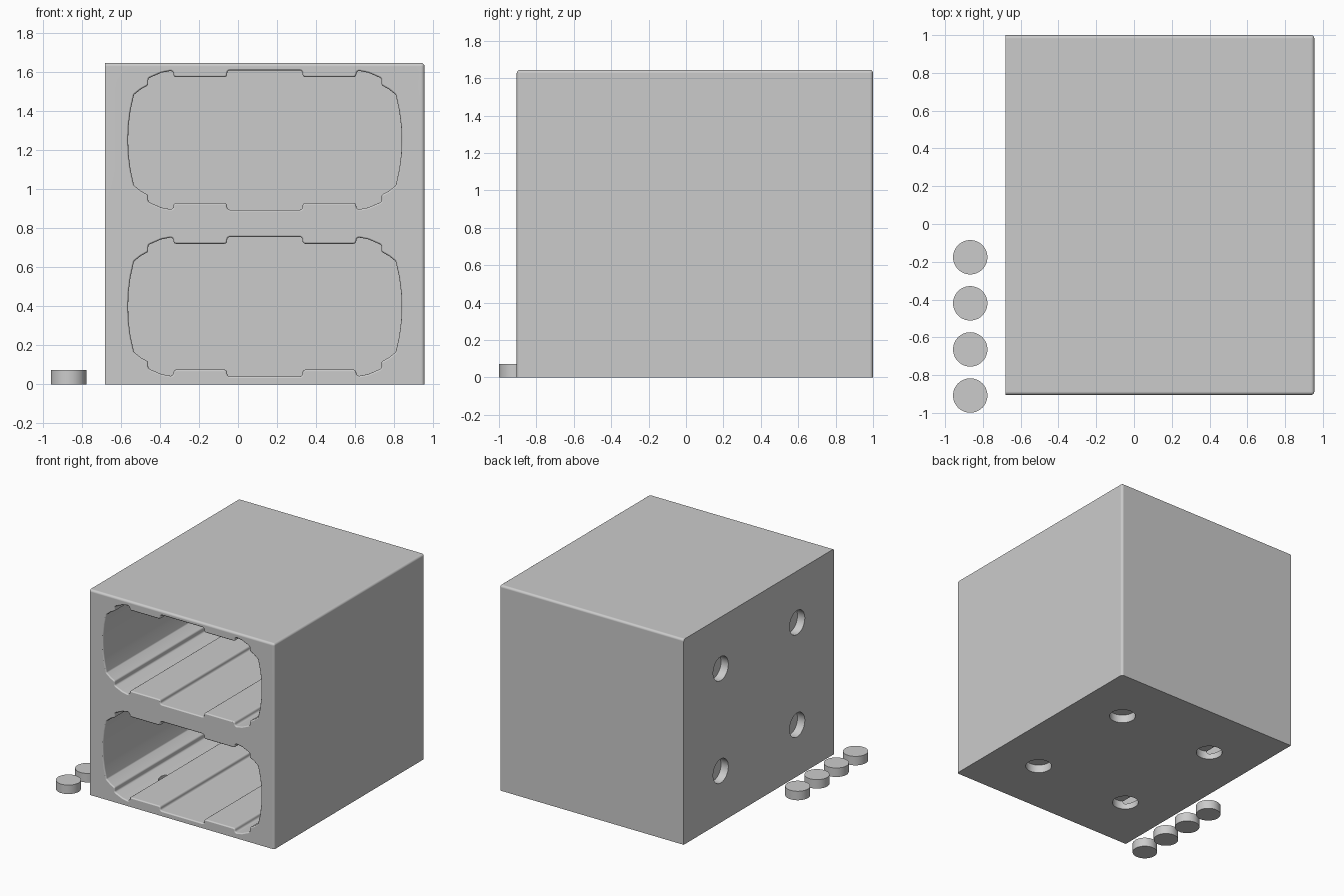
import bpy, bmesh, math
from mathutils import Vector, Matrix

if "Cube" in bpy.data.objects:
    bpy.data.objects.remove(bpy.data.objects["Cube"], do_unlink=True)

# Main dimensions
LEFT, RIGHT, FRONT, BACK, TOP = -0.68, 0.955, -0.905, 1.0, 1.645
CX, CY = (LEFT + RIGHT) / 2, (FRONT + BACK) / 2
RIM, FILLET = 0.011, 0.015

grey = bpy.data.materials.new("light_grey")
grey.use_nodes = True
colour = (0.6, 0.6, 0.6, 1)
grey.diffuse_color = colour
grey.node_tree.nodes["Principled BSDF"].inputs["Base Color"].default_value = colour


def make_object(name, bm):
    bm.normal_update()
    bmesh.ops.recalc_face_normals(bm, faces=bm.faces)
    if bm.calc_volume(signed=True) < 0:
        bmesh.ops.reverse_faces(bm, faces=bm.faces)
    mesh = bpy.data.meshes.new(name)
    bm.to_mesh(mesh)
    bm.free()
    mesh.materials.append(grey)
    obj = bpy.data.objects.new(name, mesh)
    bpy.context.collection.objects.link(obj)
    return obj


def cylinder(name, centre, radius, depth, axis='Z'):
    turn = Matrix.Rotation(math.pi / 2, 4, 'Y') if axis == 'X' else Matrix()
    bm = bmesh.new()
    bmesh.ops.create_cone(bm, cap_ends=True, segments=48, radius1=radius,
                          radius2=radius, depth=depth,
                          matrix=Matrix.Translation(centre) @ turn)
    return make_object(name, bm)


def cut(obj, cutter):
    # Subtract the cutter, taking the first solver that really adds faces
    cutter.hide_render = True
    mod = obj.modifiers.new("cut", 'BOOLEAN')
    mod.operation, mod.object = 'DIFFERENCE', cutter
    for solver in ('EXACT', 'MANIFOLD', 'FLOAT'):
        mod.solver = solver
        bpy.context.view_layer.update()
        depsgraph = bpy.context.evaluated_depsgraph_get()
        mesh = bpy.data.meshes.new_from_object(obj.evaluated_get(depsgraph))
        if len(mesh.polygons) > len(obj.data.polygons):
            obj.data = mesh
            break
    obj.modifiers.clear()
    bpy.data.objects.remove(cutter, do_unlink=True)


def finish(obj):
    bpy.ops.object.select_all(action='DESELECT')
    obj.select_set(True)
    bpy.context.view_layer.objects.active = obj
    bpy.ops.object.shade_smooth_by_angle(angle=math.radians(31))
    mod = obj.modifiers.new("clean_shading", 'WEIGHTED_NORMAL')
    mod.keep_sharp = True


def bay_outline():
    # One quarter of the bay section, mirrored, with its hard corners rounded
    q = [(.193, .357), (.193, .322), (.468, .322), (.468, .357), (.53, .345),
         (.597, .316), (.597, .281), (.635, .26), (.67, .232), (.688, .15),
         (.698, .07), (.70, 0)]
    pts = []
    for sx, sz, step in ((1, 1, 1), (1, -1, -1), (-1, -1, 1), (-1, 1, -1)):
        part = q if step == 1 else q[-2::-1]
        pts += [Vector((sx * x, sz * z)) for x, z in part]
    out = []
    for i, p in enumerate(pts):
        to_a = (pts[i - 1] - p).normalized()
        to_b = (pts[(i + 1) % len(pts)] - p).normalized()
        turn = math.pi - to_a.angle(to_b)
        if turn < 0.5:
            out.append(p)
            continue
        # Circular arc tangent to both sides
        centre = p + (to_a + to_b).normalized() * FILLET / math.cos(turn / 2)
        start = p + to_a * FILLET * math.tan(turn / 2) - centre
        way = -1 if to_a.x * to_b.y - to_a.y * to_b.x > 0 else 1
        for k in range(5):
            out.append(centre + Matrix.Rotation(way * turn * k / 4, 2) @ start)
    return out


def grow(pts, amount):
    # Move a clockwise outline outward by an even amount
    out = []
    for i, p in enumerate(pts):
        d1 = (p - pts[i - 1]).normalized()
        d2 = (pts[(i + 1) % len(pts)] - p).normalized()
        n = Vector((-d1.y - d2.y, d1.x + d2.x)).normalized()
        out.append(p + n * amount / n.dot(Vector((-d1.y, d1.x))))
    return out


def bay_cutter(z):
    # Lofted prism with a flared mouth that leaves a rounded rim
    outline = bay_outline()
    rings = [(FRONT - 0.05, RIM)]
    for k in range(5):
        a = k / 4 * math.pi / 2
        rings.append((FRONT - 0.0005 + RIM * (1 - math.cos(a)),
                      RIM * (1 - math.sin(a))))
    rings.append((BACK - 0.07, 0))
    bm = bmesh.new()
    loops = [[bm.verts.new((CX + p.x, y, z + p.y)) for p in grow(outline, off)]
             for y, off in rings]
    n = len(outline)
    for lo, hi in zip(loops, loops[1:]):
        for i in range(n):
            j = (i + 1) % n
            bm.faces.new((lo[i], lo[j], hi[j], hi[i]))
    bm.faces.new(loops[0][::-1])
    bm.faces.new(loops[-1])
    return make_object("bay_cutter", bm)


# Housing block; edges of the two mating faces (left and bottom) stay sharp
bm = bmesh.new()
size = Matrix.Diagonal((RIGHT - LEFT, BACK - FRONT, TOP, 1))
bmesh.ops.create_cube(bm, size=1, matrix=Matrix.Translation((CX, CY, TOP / 2)) @ size)
soft = [e for e in bm.edges
        if not all(v.co.x < CX for v in e.verts)
        and not all(v.co.z < TOP / 2 for v in e.verts)]
bmesh.ops.bevel(bm, geom=soft, offset=0.018, segments=4, profile=0.5, affect='EDGES')
housing = make_object("housing", bm)

# Two storage bays
for z in (0.397, 1.25):
    cut(housing, bay_cutter(z))

# Magnet sockets in the underside and in the side wall
DEPTH, SOCKET = 0.065, 0.096
for sy in (-1, 1):
    y = CY + sy * 0.484
    for s in (-1, 1):
        cut(housing, cylinder("socket_cutter", (CX + s * 0.42, y, 0),
                              SOCKET, 2 * DEPTH))
        cut(housing, cylinder("socket_cutter", (LEFT, y, TOP / 2 + s * 0.41),
                              SOCKET, 2 * DEPTH, 'X'))
finish(housing)

# Loose round plugs beside the housing
for i in range(4):
    finish(cylinder(f"plug_{i + 1}", (-0.867, -0.908 + i * 0.244, 0.036), 0.091, 0.072))
